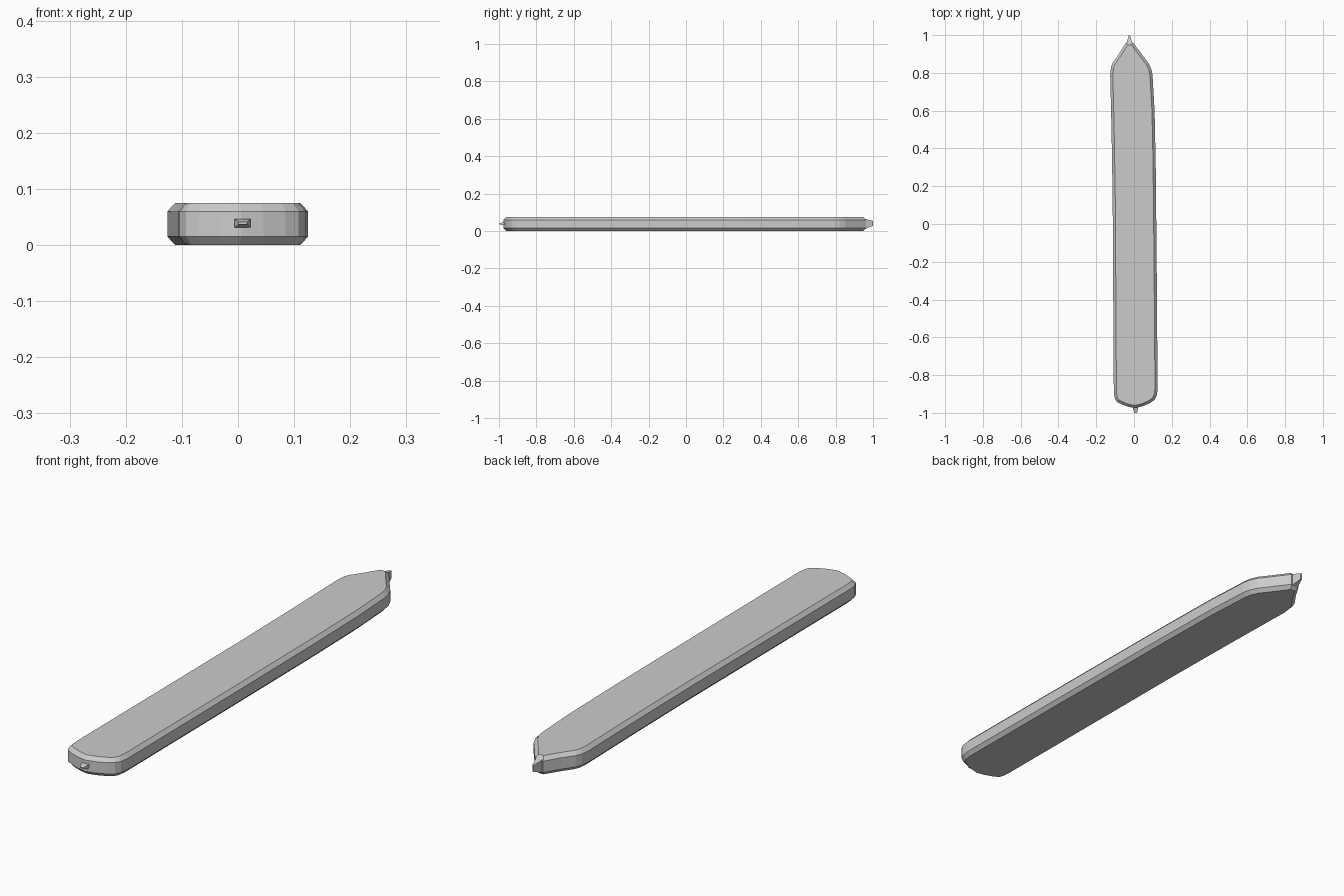
import bpy
import bmesh
from mathutils import Vector

cube = bpy.data.objects.get("Cube")
if cube:
    bpy.data.objects.remove(cube, do_unlink=True)

grey = bpy.data.materials.new("plain grey")
grey.use_nodes = True
COLOUR = (0.6, 0.6, 0.6, 1)
grey.diffuse_color = COLOUR
grey.node_tree.nodes["Principled BSDF"].inputs["Base Color"].default_value = COLOUR


def loft(name, rings):
    """Skin a stack of equal-length point rings and cap both ends."""
    bm = bmesh.new()
    loops = [[bm.verts.new(p) for p in ring] for ring in rings]
    for low, high in zip(loops, loops[1:]):
        for i in range(len(low)):
            j = (i + 1) % len(low)
            bm.faces.new((low[i], low[j], high[j], high[i]))
    bm.faces.new(loops[0][::-1])
    bm.faces.new(loops[-1])
    bmesh.ops.recalc_face_normals(bm, faces=bm.faces[:])
    mesh = bpy.data.meshes.new(name)
    bm.to_mesh(mesh)
    bm.free()
    mesh.materials.append(grey)
    obj = bpy.data.objects.new(name, mesh)
    bpy.context.collection.objects.link(obj)
    return obj


def inset(points, amount):
    """Move a counter-clockwise outline inwards with mitred corners."""
    result = []
    for i, p in enumerate(points):
        a = (p - points[i - 1]).normalized()
        b = (points[(i + 1) % len(points)] - p).normalized()
        na, nb = Vector((-a.y, a.x)), Vector((-b.y, b.x))
        mid = (na + nb).normalized()
        result.append(p + mid * amount / max(mid.dot(na), 0.5))
    return result


def end_rect(y, x0, x1, z0, z1):
    return [(x0, y, z0), (x1, y, z0), (x1, y, z1), (x0, y, z1)]


# Slab outline, counter-clockwise from the middle of the front
outline = [Vector(p) for p in (
    (0.005, -0.975), (0.045, -0.965), (0.085, -0.948), (0.108, -0.932),
    (0.12, -0.91), (0.125, -0.875), (0.12, -0.2), (0.115, 0.31), (0.109, 0.6),
    (0.098, 0.79), (0.092, 0.82), (0.078, 0.85), (0.04, 0.9), (-0.006, 0.962),
    (-0.042, 0.962), (-0.08, 0.9), (-0.112, 0.855), (-0.122, 0.83),
    (-0.126, 0.79), (-0.119, 0.5), (-0.113, 0.13), (-0.107, -0.885),
    (-0.104, -0.918), (-0.093, -0.94), (-0.07, -0.953), (-0.033, -0.967))]

# Slab with chamfered top and bottom edges
levels = ((0.0, 0.014), (0.015, 0), (0.06, 0), (0.075, 0.014))
loft("slab_body", [[(p.x, p.y, z) for p in inset(outline, d)] for z, d in levels])

# Small pointed tip at the back
loft("back_tip", [end_rect(0.95, -0.04, -0.008, 0.008, 0.067),
                  end_rect(0.975, -0.034, -0.014, 0.018, 0.06),
                  end_rect(1.0, -0.027, -0.021, 0.028, 0.054)])

# Tapered stub at the front
loft("front_stub", [end_rect(-0.96, -0.006, 0.022, 0.031, 0.046),
                    end_rect(-0.98, -0.006, 0.022, 0.031, 0.046),
                    end_rect(-1.0, 0.001, 0.016, 0.037, 0.041)])
